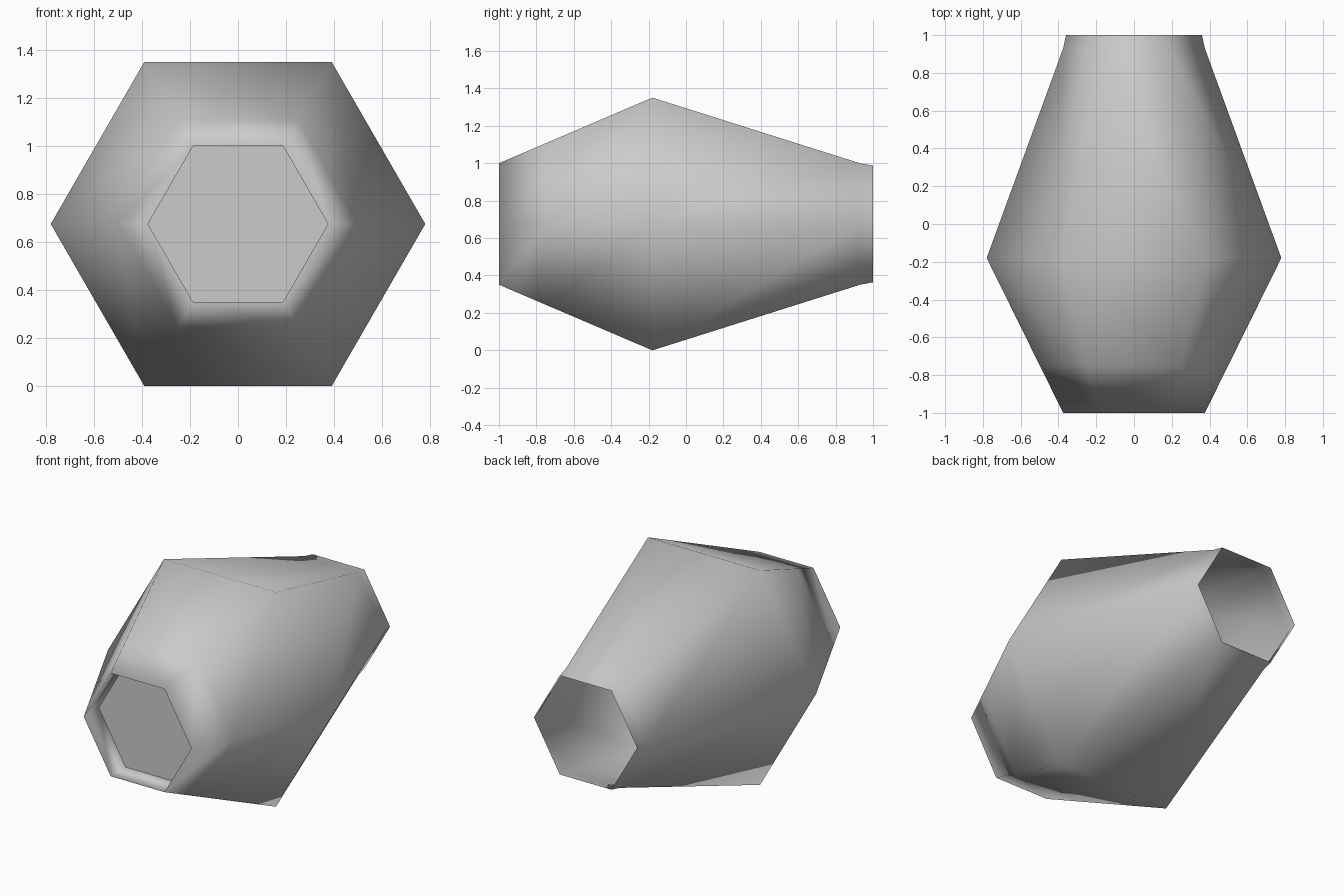
import bpy, bmesh
from math import cos, sin, pi

if "Cube" in bpy.data.objects:
    bpy.data.objects.remove(bpy.data.objects["Cube"])

CZ = 0.675   # height of the long axis
SIDES = 6


def ring(bm, r, y):
    return [bm.verts.new((r * cos(2 * pi * i / SIDES), y, CZ + r * sin(2 * pi * i / SIDES)))
            for i in range(SIDES)]


def finish(bm, name, smooth):
    mesh = bpy.data.meshes.new(name)
    for f in bm.faces:
        f.smooth = smooth
    bm.to_mesh(mesh)
    bm.free()
    obj = bpy.data.objects.new(name, mesh)
    bpy.context.collection.objects.link(obj)
    return obj


# Housing: recessed intake lip, flared middle, open tapered outlet (radius, y)
profile = [(0.375, -0.85), (0.375, -1.0), (0.50, -0.747), (0.78, -0.18), (0.375, 0.93), (0.36, 1.0)]
bm = bmesh.new()
rings = [ring(bm, r, y) for r, y in profile]
for a, b in zip(rings, rings[1:]):
    for i in range(SIDES):
        j = (i + 1) % SIDES
        bm.faces.new((a[i], a[j], b[j], b[i]))
bmesh.ops.recalc_face_normals(bm, faces=bm.faces)
finish(bm, "engine_housing", True)

# Fan: six flat wedge blades closing the intake recess
bm = bmesh.new()
rim = ring(bm, 0.375, -0.85)
hub = bm.verts.new((0, -0.85, CZ))
for i in range(SIDES):
    bm.faces.new((hub, rim[i], rim[(i + 1) % SIDES]))
bmesh.ops.split_edges(bm, edges=[e for e in bm.edges if hub in e.verts])
finish(bm, "intake_fan", False)
